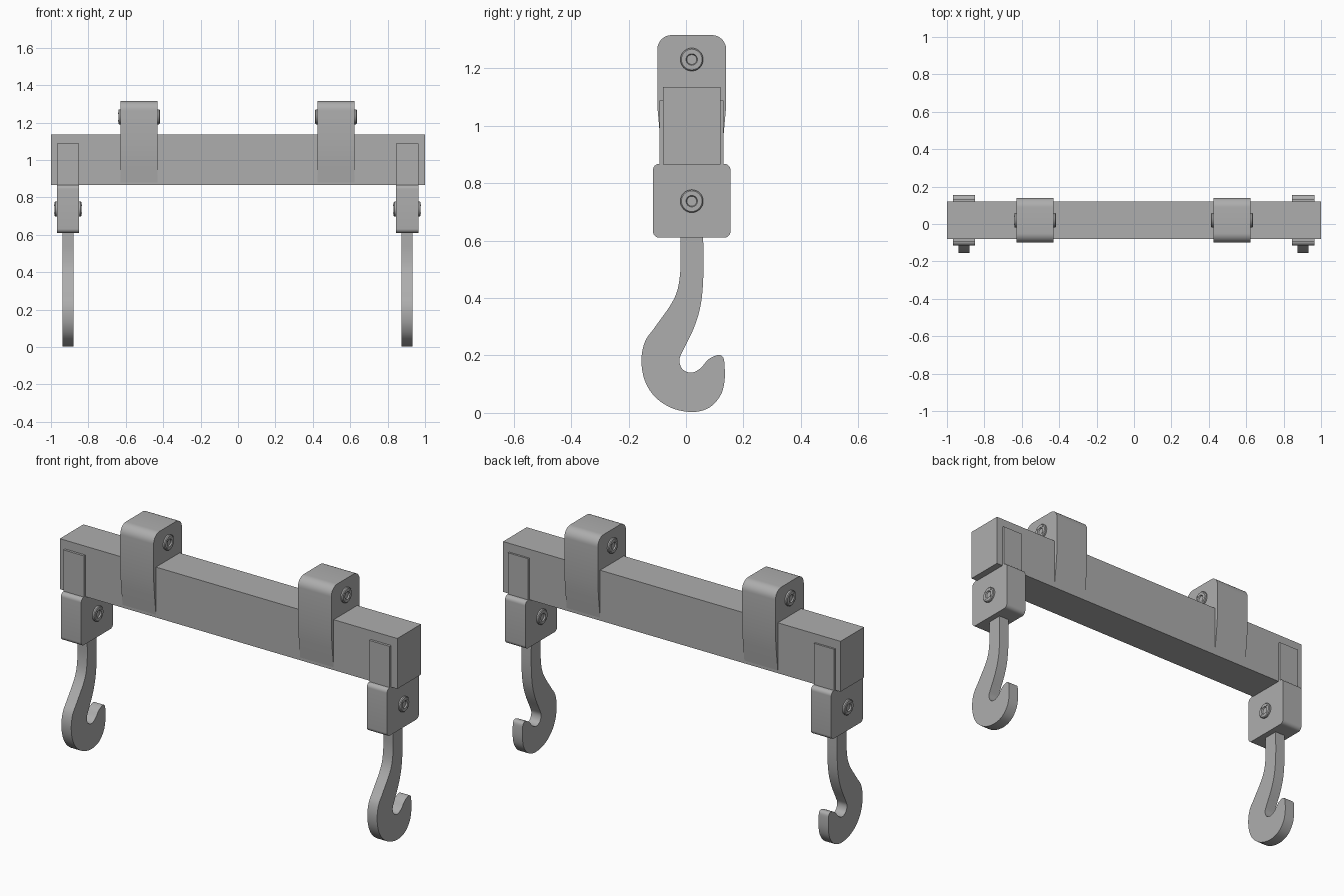
import bpy, bmesh, math
from mathutils import Vector

cube = bpy.data.objects.get("Cube")
if cube:
    bpy.data.objects.remove(cube, do_unlink=True)

GREY = (0.42, 0.42, 0.42, 1)
steel = bpy.data.materials.new("grey steel")
steel.use_nodes = True
steel.diffuse_color = GREY
for node in steel.node_tree.nodes:
    if node.type == 'BSDF_PRINCIPLED':
        node.inputs["Base Color"].default_value = GREY

MID_Y = 0.02


def finish(name, bm):
    """Turn a bmesh into a named steel object with sharp edges kept."""
    bmesh.ops.recalc_face_normals(bm, faces=bm.faces)
    mesh = bpy.data.meshes.new(name)
    bm.to_mesh(mesh)
    bm.free()
    mesh.materials.append(steel)
    mesh.shade_smooth()
    mesh.set_sharp_from_angle(angle=math.radians(30))
    obj = bpy.data.objects.new(name, mesh)
    bpy.context.collection.objects.link(obj)
    return obj


def loft(bm, rings):
    """Skin equal-length closed rings and cap both ends."""
    loops = [[bm.verts.new(p) for p in ring] for ring in rings]
    n = len(loops[0])
    for a, b in zip(loops, loops[1:]):
        for i in range(n):
            j = (i + 1) % n
            bm.faces.new((a[i], a[j], b[j], b[i]))
    bm.faces.new(loops[0][::-1])
    bm.faces.new(loops[-1])


def extrude_profile(name, profile, x, half):
    """Extrude a (y, z) outline across x."""
    bm = bmesh.new()
    loft(bm, [[(x + s * half, y, z) for y, z in profile] for s in (-1, 1)])
    return finish(name, bm)


def rect(y0, y1, z0, z1):
    return [(y0, z0), (y1, z0), (y1, z1), (y0, z1)]


def arc(cy, cz, r, start, steps=8):
    """Quarter arc, counter-clockwise from the start angle in degrees."""
    angles = [math.radians(start + 90 * i / steps) for i in range(steps + 1)]
    return [(cy + r * math.cos(a), cz + r * math.sin(a)) for a in angles]


def round_rect(y0, y1, z0, z1, r):
    return (arc(y0 + r, z0 + r, r, 180) + arc(y1 - r, z0 + r, r, 270)
            + arc(y1 - r, z1 - r, r, 0) + arc(y0 + r, z1 - r, r, 90))


def smooth_path(points, steps=5):
    """Catmull-Rom curve through the points."""
    p = [Vector(q) for q in points]
    p = [p[0]] + p + [p[-1]]
    out = []
    for a, b, c, d in zip(p, p[1:], p[2:], p[3:]):
        for i in range(steps):
            t = i / steps
            out.append(0.5 * (2 * b + (c - a) * t
                              + (2 * a - 5 * b + 4 * c - d) * t ** 2
                              + (3 * b - a - 3 * c + d) * t ** 3))
    return out + [p[-1]]


def bolt_head(name, x, z, side):
    """Round head with a central socket and four small pins."""
    def ring(r, h, y=MID_Y, zc=z, n=32):
        turns = [math.tau * i / n for i in range(n)]
        return [(x + side * h, y + r * math.cos(a), zc + r * math.sin(a)) for a in turns]
    bm = bmesh.new()
    head = [(.04, -.01), (.04, .008), (.036, .012), (.02, .012), (.017, .005)]
    loft(bm, [ring(r, h) for r, h in head])
    for k in range(4):
        a = math.tau * (k + 0.5) / 4
        y, zc = MID_Y + .029 * math.cos(a), z + .029 * math.sin(a)
        loft(bm, [ring(.004, h, y, zc, 10) for h in (.01, .014)])
    return finish(name, bm)


# Outline of the hook: down the back, round the bowl, over the tip, up the inside
HOOK = smooth_path([
    (-.02, .7), (-.02, .6), (-.02, .49), (-.04, .4), (-.107, .3), (-.142, .25),
    (-.155, .187), (-.145, .117), (-.11, .058), (-.05, .017), (.023, .003),
    (.082, .019), (.12, .061), (.134, .11), (.134, .17), (.128, .195),
    (.11, .201), (.079, .187), (.05, .155), (.019, .14), (-.012, .152),
    (-.023, .184), (-.009, .22), (.026, .292), (.05, .37), (.06, .467),
    (.06, .6), (.06, .7)])

# Clamp outline: rounded top, sides tapering into the beam
CLAMP = ([(-.08, .88), (.12, .88), (.132, .98), (.14, 1.07)]
         + arc(.09, 1.265, .05, 0) + arc(-.05, 1.265, .05, 90)
         + [(-.1, 1.07), (-.092, .98)])

extrude_profile("beam", rect(-.08, .12, .865, 1.135), 0, 1)

for label, clamp_x, hook_x in (("right", -.529, -.909), ("left", .524, .904)):
    # Upper clamp
    extrude_profile(label + "_clamp", CLAMP, clamp_x, .099)
    # Hook hanger with its strap plates on the beam
    extrude_profile(label + "_strap", rect(-.093, .13, .85, 1.088), hook_x, .06)
    extrude_profile(label + "_hook_block", round_rect(-.115, .155, .61, .867, .022), hook_x, .06)
    extrude_profile(label + "_hook", HOOK, hook_x, .029)
    # Bolt heads on both sides of each joint
    for end, s in (("outer", -1), ("inner", 1)):
        bolt_head(f"{label}_clamp_bolt_{end}", clamp_x + s * .099, 1.23, s)
        bolt_head(f"{label}_hook_bolt_{end}", hook_x + s * .06, .737, s)
